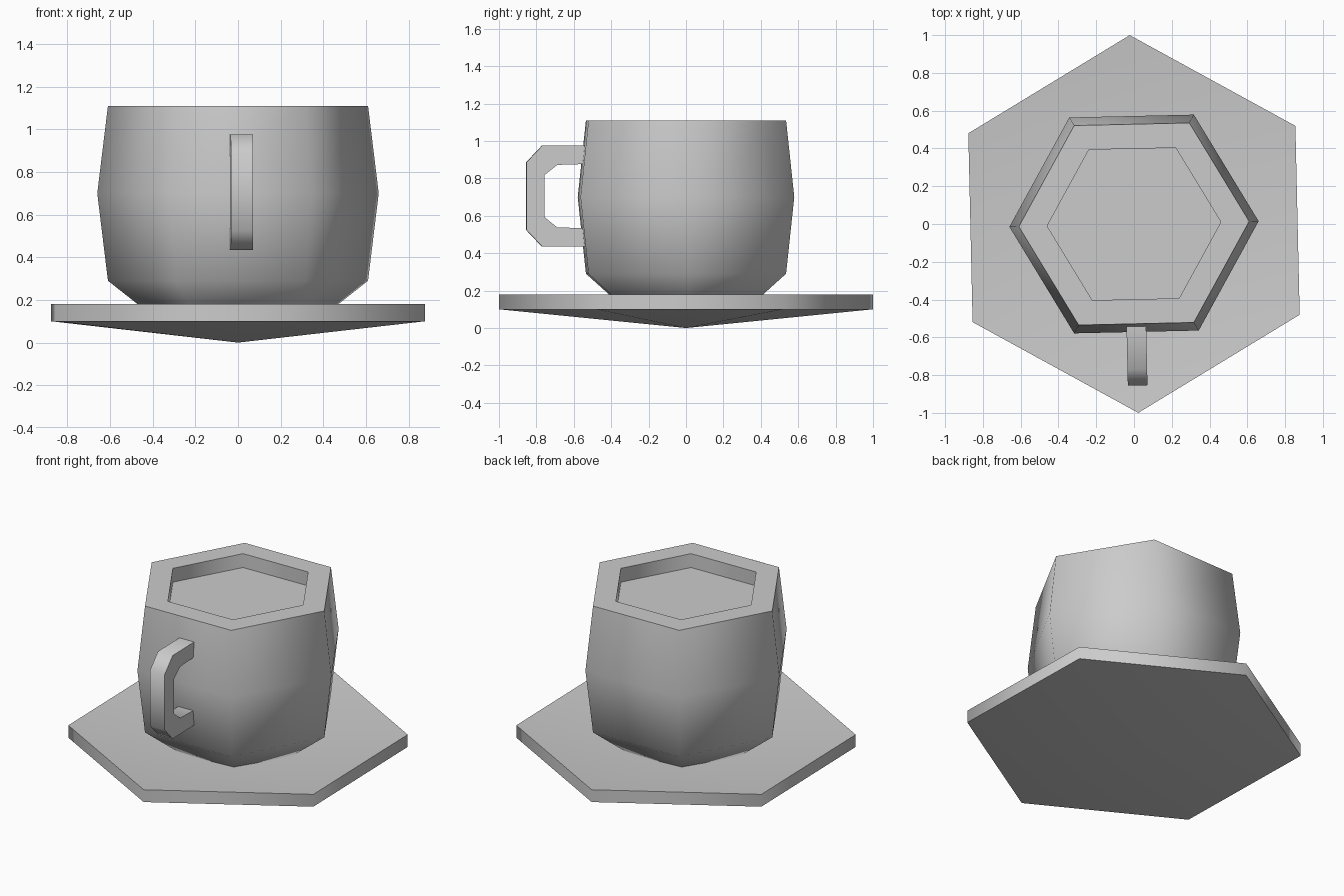
import bpy, bmesh, math

cube = bpy.data.objects.get("Cube")
if cube:
    bpy.data.objects.remove(cube, do_unlink=True)

TURN = math.radians(1.3)  # whole set is turned slightly

grey = bpy.data.materials.new("plain_grey")
grey.use_nodes = True
grey.diffuse_color = (0.6, 0.6, 0.6, 1)
grey.node_tree.nodes["Principled BSDF"].inputs["Base Color"].default_value = (0.6, 0.6, 0.6, 1)


def finish(bm, name):
    """Turn a bmesh into a smooth-shaded object with sharp rims."""
    bmesh.ops.recalc_face_normals(bm, faces=bm.faces)
    mesh = bpy.data.meshes.new(name)
    bm.to_mesh(mesh)
    bm.free()
    mesh.materials.append(grey)
    obj = bpy.data.objects.new(name, mesh)
    bpy.context.collection.objects.link(obj)
    obj.rotation_euler.z = TURN
    bpy.ops.object.select_all(action="DESELECT")
    obj.select_set(True)
    bpy.context.view_layer.objects.active = obj
    bpy.ops.object.shade_smooth_by_angle(angle=math.radians(65))
    return obj


def hex_lathe(name, profile, start):
    """Six-sided body from (radius, height) points; radius 0 makes an apex."""
    bm = bmesh.new()
    rings = []
    for r, z in profile:
        if r == 0:
            rings.append([bm.verts.new((0, 0, z))] * 6)
        else:
            angles = [start + i * math.pi / 3 for i in range(6)]
            rings.append([bm.verts.new((r * math.cos(a), r * math.sin(a), z)) for a in angles])
    for low, high in zip(rings, rings[1:]):
        for i in range(6):
            j = (i + 1) % 6
            corners = dict.fromkeys((low[i], low[j], high[j], high[i]))
            bm.faces.new(list(corners))
    for ring in (rings[0], rings[-1]):
        if ring[0] is not ring[1]:
            bm.faces.new(ring)
    return finish(bm, name)


# Saucer: shallow dished hexagon with a corner to the front
hex_lathe("saucer", [(0, 0), (1, 0.1), (1, 0.18), (0, 0.08)], math.pi / 2)

# Cup: bulged hexagon, flat thick rim, shallow recess holding the drink
hex_lathe("cup", [(0.35, 0.085), (0.61, 0.29), (0.66, 0.7), (0.61, 1.11),
                  (0.46, 1.11), (0.46, 1.02)], 0)

# Handle: bevelled C strip, upper half mirrored to the lower half
MID, HALF = 0.705, 0.052
outer = [(-0.53, 0.27), (-0.77, 0.27), (-0.855, 0.18)]
inner = [(-0.53, 0.172), (-0.69, 0.167), (-0.757, 0.113)]


def mirrored(points):
    return ([(y, MID + h) for y, h in points]
            + [(y, MID - h) for y, h in reversed(points)])


bm = bmesh.new()
loops = []
for out, inn in zip(mirrored(outer), mirrored(inner)):
    loops.append([bm.verts.new((x, y, z)) for x, (y, z) in
                  ((-HALF, out), (HALF, out), (HALF, inn), (-HALF, inn))])
for a, b in zip(loops, loops[1:]):
    for i in range(4):
        j = (i + 1) % 4
        bm.faces.new((a[i], a[j], b[j], b[i]))
bm.faces.new(loops[0])
bm.faces.new(loops[-1])
finish(bm, "handle")
